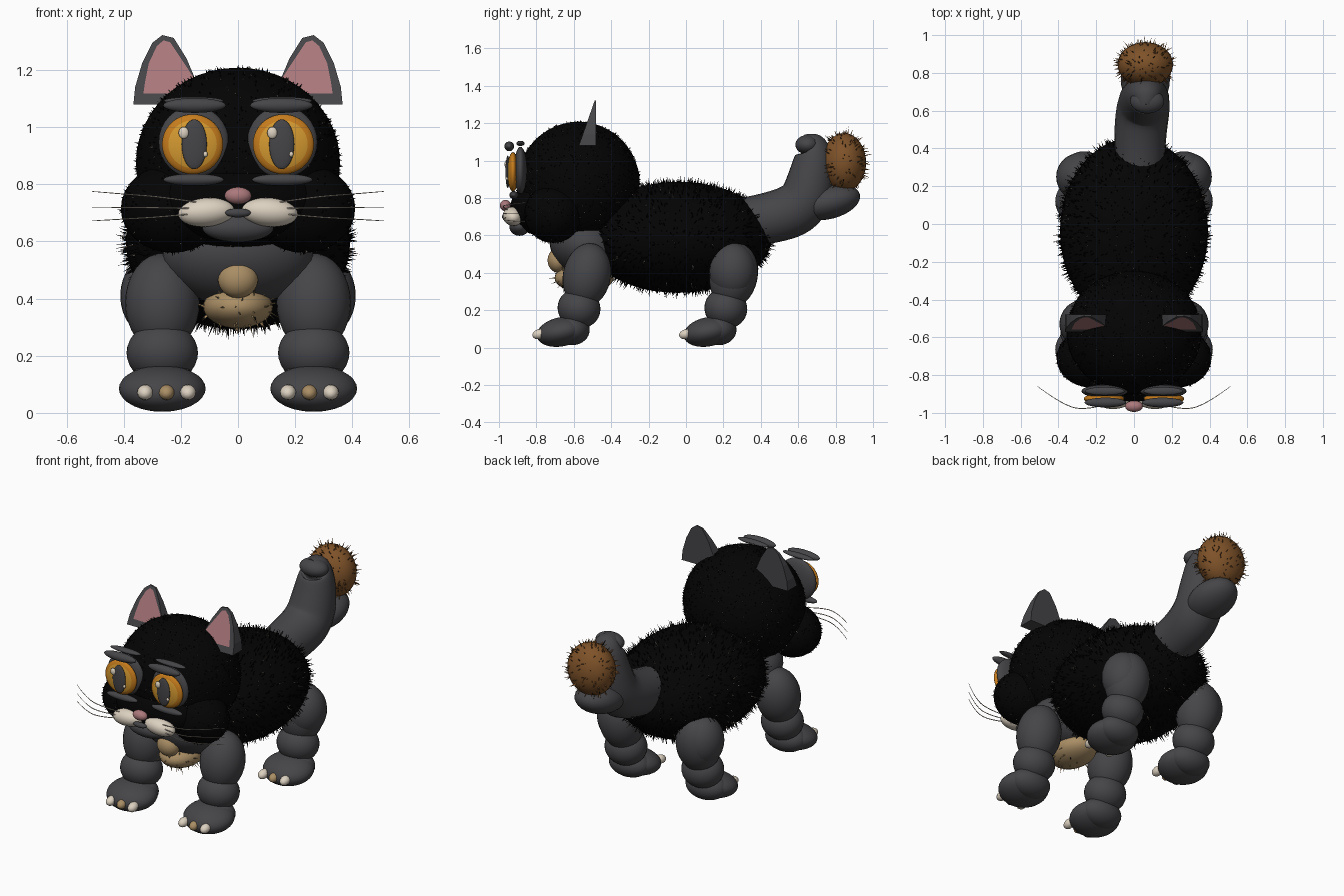
import bpy, bmesh, math, random
from mathutils import Vector, Matrix

random.seed(4)
if "Cube" in bpy.data.objects:
    bpy.data.objects.remove(bpy.data.objects["Cube"], do_unlink=True)


def material(name, rgb):
    m = bpy.data.materials.new(name)
    m.use_nodes = True
    m.diffuse_color = (*rgb, 1)
    bsdf = next(n for n in m.node_tree.nodes if n.type == 'BSDF_PRINCIPLED')
    bsdf.inputs["Base Color"].default_value = (*rgb, 1)
    bsdf.inputs["Roughness"].default_value = 0.7
    return m


BLACK = material("black fur", (0.001, 0.001, 0.001))
GREY = material("dark grey", (0.06, 0.06, 0.066))
WARM = material("warm grey hair", (0.22, 0.19, 0.16))
PINK = material("pink", (0.41, 0.19, 0.2))
CREAM = material("cream", (0.72, 0.64, 0.53))
TAN = material("tan", (0.4, 0.27, 0.13))
GOLD = material("gold", (0.66, 0.32, 0.03))
ORANGE = material("orange", (0.56, 0.2, 0.012))
BROWN = material("brown", (0.21, 0.085, 0.022))


def finish(name, bm, mats, smooth=True):
    mesh = bpy.data.meshes.new(name)
    bm.normal_update()
    for f in bm.faces:
        f.smooth = smooth
    bm.to_mesh(mesh)
    bm.free()
    for m in mats:
        mesh.materials.append(m)
    ob = bpy.data.objects.new(name, mesh)
    bpy.context.collection.objects.link(ob)
    return ob


def ball(name, centre, radii, mat, tilt=(0, 0, 0), seg=32):
    """Ellipsoid, tilted about x, y and z."""
    bm = bmesh.new()
    bmesh.ops.create_uvsphere(bm, u_segments=seg, v_segments=seg // 2, radius=1)
    turn = Matrix.Identity(4)
    for angle, axis in zip(tilt, "XYZ"):
        turn = Matrix.Rotation(angle, 4, axis) @ turn
    bm.transform(Matrix.Translation(centre) @ turn @ Matrix.Diagonal((*radii, 1)))
    return finish(name, bm, [mat])


def fur(name, centre, radii, count, length, mats, odd=0.1, keep=lambda n: True):
    """Scatter thin spikes over an ellipsoid; a share takes the second colour."""
    bm = bmesh.new()
    for _ in range(count):
        d = Vector([random.gauss(0, 1) for _ in range(3)]).normalized()
        if not keep(d):
            continue
        root = Vector(centre) + Vector([a * b for a, b in zip(d, radii)])
        n = Vector([a / b for a, b in zip(d, radii)]).normalized()
        lean = Vector([random.uniform(-0.4, 0.4) for _ in range(3)])
        tip = bm.verts.new(root + (n + lean) * length * random.uniform(0.5, 1.1))
        u = n.orthogonal().normalized()
        v = n.cross(u)
        ring = [bm.verts.new(root - n * 0.004 + (u * math.cos(a) + v * math.sin(a)) * 0.004)
                for a in (0, math.tau / 3, 2 * math.tau / 3)]
        slot = 1 if random.random() < odd else 0
        for i in range(3):
            f = bm.faces.new((ring[i], ring[(i + 1) % 3], tip))
            f.material_index = slot
    return finish(name, bm, mats, False)


def tube(name, points, depth, mat, sides=6):
    """Tapered tube through (x, y, z, radius) points."""
    cu = bpy.data.curves.new(name, 'CURVE')
    cu.dimensions = '3D'
    cu.bevel_depth = depth
    cu.bevel_resolution = sides
    cu.use_fill_caps = True
    sp = cu.splines.new('NURBS')
    sp.points.add(len(points) - 1)
    for p, (x, y, z, r) in zip(sp.points, points):
        p.co = (x, y, z, 1)
        p.radius = r
    sp.order_u = 3
    sp.use_endpoint_u = True
    sp.resolution_u = 6
    cu.materials.append(mat)
    ob = bpy.data.objects.new(name, cu)
    bpy.context.collection.objects.link(ob)
    bpy.ops.object.select_all(action='DESELECT')
    ob.select_set(True)
    bpy.context.view_layer.objects.active = ob
    bpy.ops.object.convert(target='MESH')


# Body and head masses with their fur
BODY = ((0, -0.04, 0.59), (0.392, 0.498, 0.297))
HEAD = ((0, -0.575, 0.875), (0.357, 0.328, 0.333))
ball("body", *BODY, BLACK, seg=48)
ball("head", *HEAD, BLACK, seg=48)
fur("body_fur", *BODY, 2200, 0.03, [BLACK, WARM], 0.08)
fur("head_fur", *HEAD, 1500, 0.01, [BLACK, WARM], 0.2)
ball("muzzle_base", (0, -0.775, 0.745), (0.28, 0.165, 0.145), BLACK)

# Chest
ball("neck", (0, -0.535, 0.545), (0.265, 0.2, 0.165), GREY, (-0.4, 0, 0))
ball("chest_tuft", (0, -0.685, 0.467), (0.07, 0.055, 0.065), TAN)
BIB = ((0, -0.545, 0.372), (0.122, 0.158, 0.076))
ball("chest_bib", *BIB, TAN)
fur("bib_fur", *BIB, 110, 0.032, [TAN, BLACK], 0.05, lambda n: n.y < 0.3)

# Face centre
ball("nose", (0, -0.965, 0.76), (0.047, 0.03, 0.03), PINK)
ball("chin", (0, -0.89, 0.648), (0.125, 0.055, 0.05), GREY)
ball("mouth", (0, -0.967, 0.7), (0.045, 0.017, 0.016), GREY)


def ear(name, s):
    outline = [(0.125, 1.08), (0.366, 1.08), (0.36, 1.14), (0.335, 1.225), (0.3, 1.295),
               (0.265, 1.322), (0.225, 1.312), (0.18, 1.24), (0.142, 1.15)]
    bm = bmesh.new()
    front, back = [], []
    for x, z in outline:
        slope = (1.33 - z) / 0.25
        front.append(bm.verts.new((s * x, -0.485 - 0.088 * slope, z)))
        back.append(bm.verts.new((s * x, -0.48, z)))
    face = bm.faces.new(front)
    bm.faces.new(back[::-1])
    for i in range(len(front)):
        j = (i + 1) % len(front)
        bm.faces.new((front[j], front[i], back[i], back[j]))
    bmesh.ops.recalc_face_normals(bm, faces=bm.faces)
    # inner ear panel, wider on the inner side and raised at the base
    bmesh.ops.inset_region(bm, faces=[face], thickness=0.02)
    face.material_index = 1
    for v in face.verts:
        lift = 0.024 * max(0, (1.25 - v.co.z) / 0.15)
        v.co += Vector((-s * 0.8 * lift, 0.352 * lift, lift))
    finish(name, bm, [GREY, PINK], False)


def eye(name, s):
    bm = bmesh.new()
    bmesh.ops.create_uvsphere(bm, u_segments=40, v_segments=24, radius=1)
    bm.transform(Matrix.Rotation(math.pi / 2, 4, 'X'))
    for f in bm.faces:
        c = f.calc_center_median()
        f.material_index = 1 if math.hypot(c.x, c.z) > 0.82 else 0
    bm.transform(Matrix.Translation((s * 0.159, -0.925, 0.94)) @ Matrix.Diagonal((0.107, 0.03, 0.105, 1)))
    finish(name, bm, [GOLD, ORANGE])


for s, side in ((1, "left"), (-1, "right")):
    # Cheeks and ears
    cheek = ((s * 0.23, -0.71, 0.715), (0.18, 0.155, 0.155))
    ball(side + "_cheek", *cheek, BLACK)
    fur(side + "_cheek_fur", *cheek, 250, 0.01, [BLACK, WARM], 0.15)
    ear(side + "_ear", s)

    # Eyes with lids and brows
    ball(side + "_eye_socket", (s * 0.155, -0.885, 0.948), (0.123, 0.035, 0.126), GREY)
    eye(side + "_eye", s)
    ball(side + "_pupil", (s * 0.153, -0.953, 0.94), (0.044, 0.012, 0.087), GREY)
    ball(side + "_glint", (s * 0.155 - 0.035, -0.96, 0.98), (0.018, 0.01, 0.021), CREAM, seg=16)
    ball(side + "_small_glint", (s * 0.15 + 0.036, -0.957, 0.905), (0.008, 0.008, 0.01), CREAM, seg=12)
    ball(side + "_brow", (s * 0.152, -0.945, 1.076), (0.11, 0.026, 0.026), GREY)
    ball(side + "_upper_lid", (s * 0.155, -0.885, 1.092), (0.105, 0.022, 0.014), GREY)
    ball(side + "_lower_lid", (s * 0.155, -0.92, 0.816), (0.106, 0.024, 0.021), GREY)

    # Whisker pads and whiskers
    ball(side + "_whisker_pad", (s * 0.11, -0.925, 0.702), (0.1, 0.055, 0.05), CREAM, (-0.3, s * 0.08, 0))
    for start, end in ((0.735, 0.775), (0.715, 0.72), (0.7, 0.672)):
        mid = (start + end) / 2
        tube(side + "_whisker", [(s * 0.13, -0.95, start, 1), (s * 0.26, -0.99, mid, 1),
                                 (s * 0.39, -0.95, (mid + end) / 2, 0.8), (s * 0.51, -0.86, end, 0.5)],
             0.0025, CREAM, 1)

    # Legs, paws and toes
    for part, dy in (("front", 0), ("back", 0.785)):
        leg = side + "_" + part
        x = s * 0.265
        ball(leg + "_thigh", (x, dy - 0.53, 0.385), (0.13, 0.128, 0.175), GREY, (-0.2, 0, 0))
        ball(leg + "_shin", (x, dy - 0.572, 0.21), (0.125, 0.115, 0.108), GREY, (-0.25, 0, 0))
        ball(leg + "_ankle", (x, dy - 0.61, 0.095), (0.13, 0.095, 0.082), GREY)
        ball(leg + "_paw", (x, dy - 0.665, 0.085), (0.152, 0.135, 0.078), GREY, (0.2, 0, 0))
        for k in (-1, 0, 1):
            ball(leg + "_toe", (s * 0.25 + k * 0.075, dy - 0.785, 0.072),
                 (0.028, 0.038, 0.026), CREAM if k else TAN, (0.25, 0, 0), seg=16)
    ball(side + "_hip", (s * 0.29, 0.25, 0.41), (0.122, 0.125, 0.15), GREY)

# Tail with its curled end and tufted tip
tube("tail", [(0.03, 0.3, 0.67, 0.13), (0.03, 0.46, 0.69, 0.138), (0.05, 0.63, 0.755, 0.142),
              (0.06, 0.675, 0.92, 0.125), (0.063, 0.685, 1.06, 0.095), (0.063, 0.65, 1.085, 0.065),
              (0.06, 0.625, 1.09, 0.05)], 1.0, GREY, 8)
ball("tail_curl", (0.07, 0.65, 1.085), (0.09, 0.065, 0.052), GREY)
ball("tail_lobe", (0.06, 0.765, 0.778), (0.13, 0.17, 0.09), GREY, (0.25, 0, 0))
TIP = ((0.06, 0.845, 0.99), (0.147, 0.118, 0.157))
ball("tail_tip", *TIP, BROWN)
fur("tail_tip_fur", *TIP, 240, 0.03, [BROWN, BLACK], 0.05)
